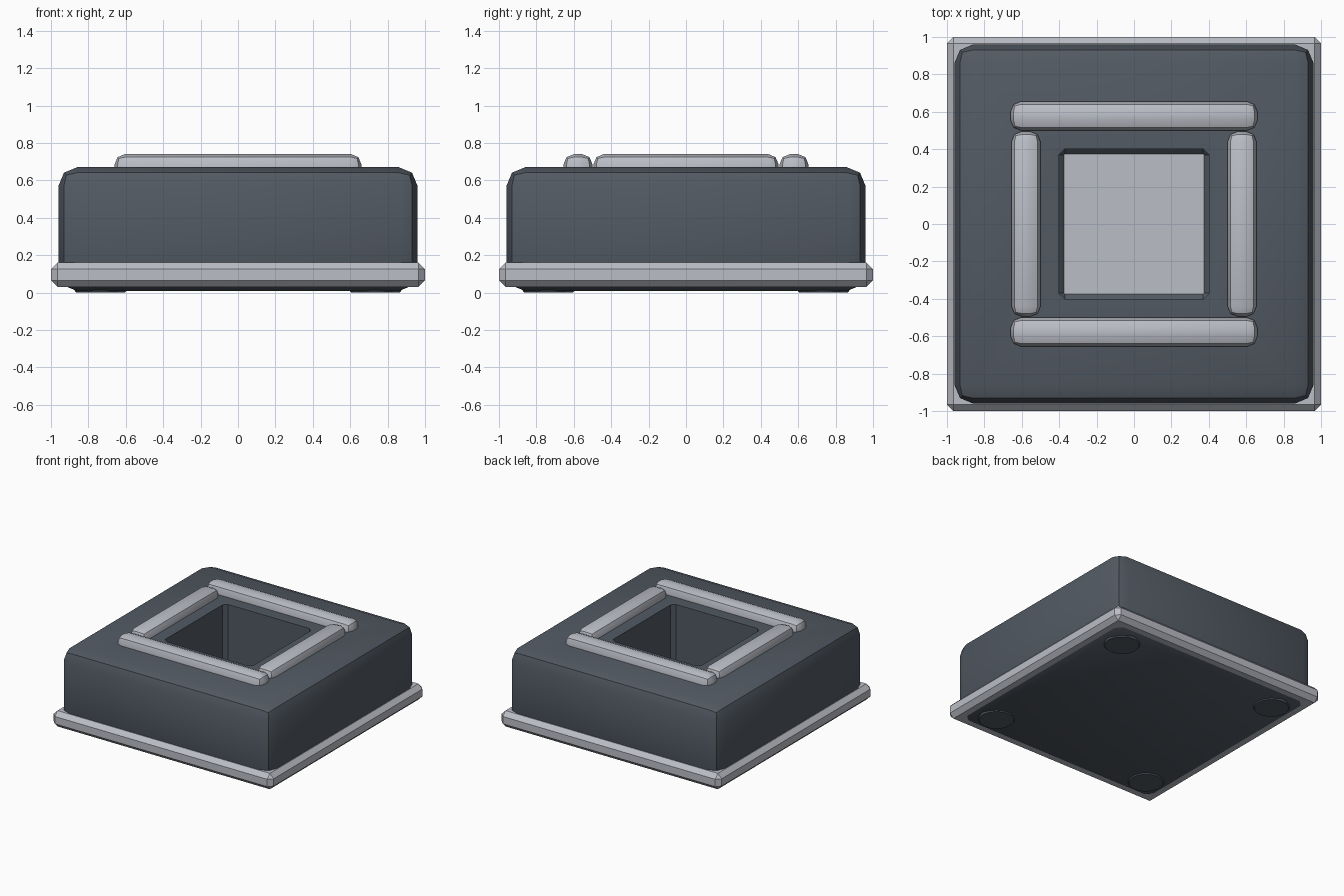
import bpy, bmesh, math
from mathutils import Matrix, Vector

default = bpy.data.objects.get("Cube")
if default:
    bpy.data.objects.remove(default, do_unlink=True)


def make_material(name, rgb):
    mat = bpy.data.materials.new(name)
    mat.use_nodes = True
    mat.diffuse_color = (*rgb, 1)
    mat.node_tree.nodes["Principled BSDF"].inputs["Base Color"].default_value = (*rgb, 1)
    return mat


slate = make_material("dark slate", (0.085, 0.102, 0.125))
silver = make_material("light grey", (0.5, 0.515, 0.57))


def finish(name, bm, mat):
    mesh = bpy.data.meshes.new(name)
    bm.to_mesh(mesh)
    bm.free()
    mesh.materials.append(mat)
    obj = bpy.data.objects.new(name, mesh)
    bpy.context.collection.objects.link(obj)
    return obj


def smooth(obj):
    bpy.ops.object.select_all(action="DESELECT")
    obj.select_set(True)
    bpy.context.view_layer.objects.active = obj
    bpy.ops.object.shade_smooth_by_angle(angle=math.radians(30))


def box(name, low, high, bevel, segments, mat):
    """Bevelled box between two opposite corners."""
    low, high = Vector(low), Vector(high)
    bm = bmesh.new()
    bmesh.ops.create_cube(bm, size=1, matrix=Matrix.Translation((low + high) / 2)
                          @ Matrix.Diagonal((*(high - low), 1)))
    bmesh.ops.bevel(bm, geom=bm.edges[:], offset=bevel, segments=segments,
                    profile=0.5, affect="EDGES")
    return finish(name, bm, mat)


# Rounded body with a square well cut down to the base slab
body = box("body", (-0.96, -0.96, 0.008), (0.96, 0.96, 0.67), 0.1, 2, slate)
cutter = box("well_cutter", (-0.4, -0.4, 0.155), (0.4, 0.4, 1), 0.03, 1, slate)
cutter.hide_render = True
cut = body.modifiers.new("well", "BOOLEAN")
cut.operation = "DIFFERENCE"
cut.solver = "EXACT"
cut.object = cutter
graph = bpy.context.evaluated_depsgraph_get()
carved = bpy.data.meshes.new_from_object(body.evaluated_get(graph))
body.modifiers.clear()
body.data = carved
bpy.data.objects.remove(cutter, do_unlink=True)
smooth(body)

# Base slab: visible as the outer rim and as the floor of the well
smooth(box("base_slab", (-1, -1, 0.03), (1, 1, 0.16), 0.035, 1, silver))

# Raised frame around the well
for side, word in ((-1, "front"), (1, "back")):
    y0, y1 = sorted((side * 0.5, side * 0.655))
    smooth(box(word + "_frame_bar", (-0.66, y0, 0.58), (0.66, y1, 0.74), 0.055, 2, silver))
for side, word in ((-1, "right"), (1, "left")):
    x0, x1 = sorted((side * 0.5, side * 0.655))
    smooth(box(word + "_frame_bar", (x0, -0.495, 0.58), (x1, 0.495, 0.74), 0.055, 2, silver))

# Four low round feet under the corners
for y, depth in ((-0.735, "front"), (0.735, "back")):
    for x, word in ((-0.735, "right"), (0.735, "left")):
        bm = bmesh.new()
        bmesh.ops.create_cone(bm, cap_ends=True, segments=32, radius1=0.13, radius2=0.145,
                              depth=0.02, matrix=Matrix.Translation((x, y, 0.01)))
        smooth(finish(f"{depth}_{word}_foot", bm, slate))
